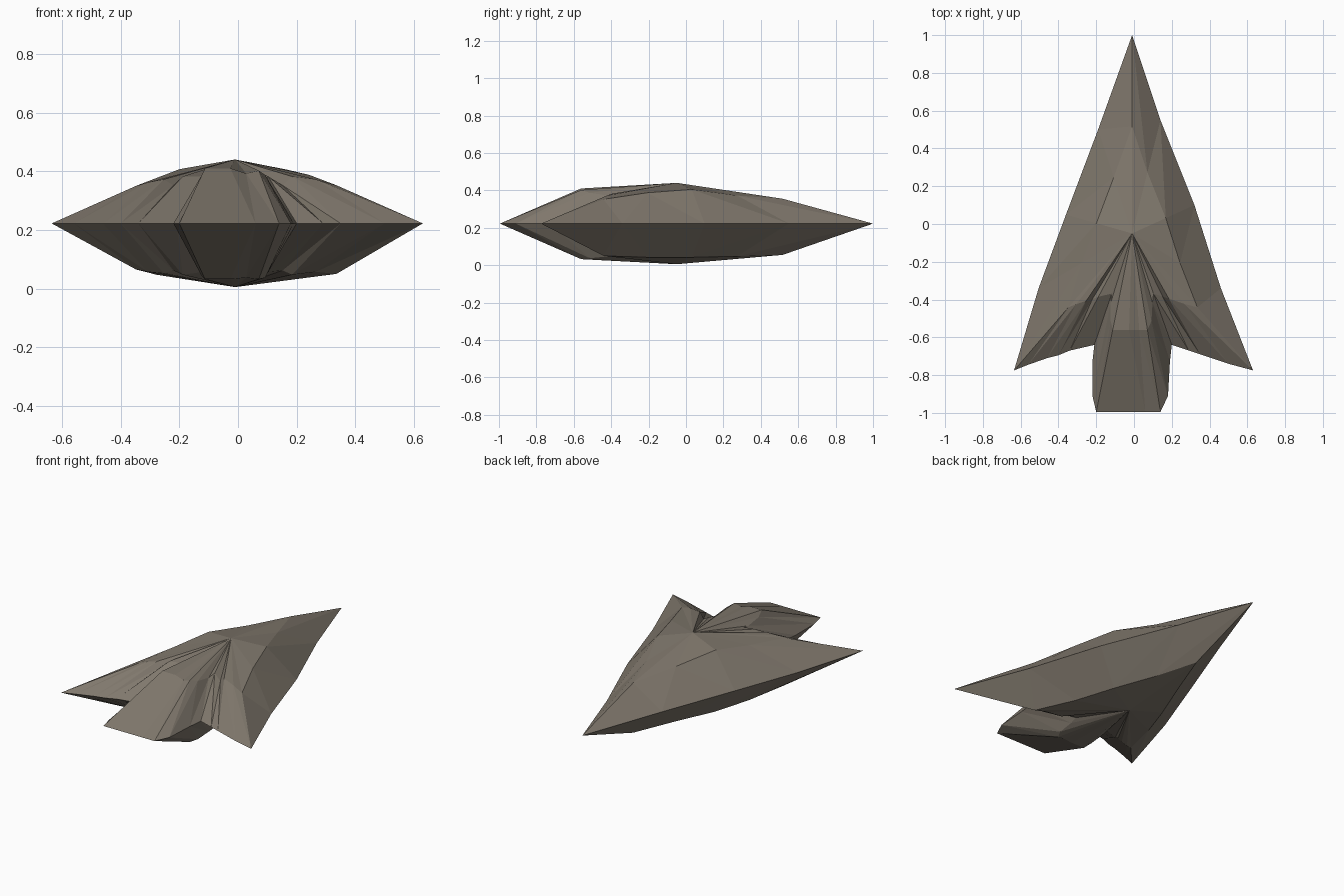
import bpy, bmesh

EDGE_Z = 0.222
APEX = (-0.01, -0.05)
TOP_Z, BOTTOM_Z = 0.44, 0.005
INNER = 0.54  # how far the knapped shoulder lies from apex to edge

# Edge outline, clockwise from the tip: x, y, shoulder rise, shoulder drop
outline = [
    (-0.01, 1.0, 0.133, 0.167),
    (0.14, 0.55, 0.15, 0.175), (0.32, 0.10, 0.183, 0.18),
    (0.46, -0.34, 0.165, 0.18), (0.63, -0.775, 0.13, 0.172),
    (0.50, -0.74, 0.15, 0.165), (0.35, -0.69, 0.16, 0.175),
    (0.29, -0.67, 0.13, 0.16), (0.20, -0.64, 0.16, 0.165),
    (0.19, -0.73, 0.15, 0.175), (0.18, -0.91, 0.165, 0.185),
    (0.14, -0.995, 0.18, 0.19), (0.06, -0.995, 0.17, 0.185),
    (-0.04, -0.995, 0.188, 0.19), (-0.20, -0.995, 0.188, 0.19),
    (-0.22, -0.91, 0.165, 0.18), (-0.22, -0.73, 0.15, 0.17),
    (-0.21, -0.64, 0.16, 0.165), (-0.34, -0.67, 0.16, 0.175),
    (-0.40, -0.695, 0.13, 0.16), (-0.46, -0.71, 0.15, 0.17),
    (-0.56, -0.745, 0.14, 0.165), (-0.635, -0.775, 0.128, 0.157),
    (-0.505, -0.34, 0.155, 0.175), (-0.36, 0.05, 0.185, 0.185),
    (-0.19, 0.50, 0.155, 0.175),
]

stone = bpy.data.materials.new("grey brown stone")
stone.diffuse_color = (0.216, 0.188, 0.152, 1)

bm = bmesh.new()
rim = [bm.verts.new((x, y, EDGE_Z)) for x, y, _, _ in outline]
n = len(outline)


def knapped_side(apex_z, sign, column):
    """Facets running from the sharp edge over a shoulder to the apex."""
    apex = bm.verts.new((*APEX, apex_z))
    shoulder = [bm.verts.new((APEX[0] + (p[0] - APEX[0]) * INNER,
                              APEX[1] + (p[1] - APEX[1]) * INNER,
                              EDGE_Z + sign * p[column])) for p in outline]
    for i in range(n):
        j = (i + 1) % n
        bm.faces.new((rim[i], rim[j], shoulder[j]))
        bm.faces.new((rim[i], shoulder[j], shoulder[i]))
        bm.faces.new((shoulder[i], shoulder[j], apex))


knapped_side(TOP_Z, 1, 2)
knapped_side(BOTTOM_Z, -1, 3)
bmesh.ops.recalc_face_normals(bm, faces=bm.faces[:])

# Flat-shaded stone point with barbs and a stem
mesh = bpy.data.meshes.new("stone_point")
bm.to_mesh(mesh)
bm.free()
mesh.materials.append(stone)
bpy.context.collection.objects.link(bpy.data.objects.new("stone_point", mesh))
